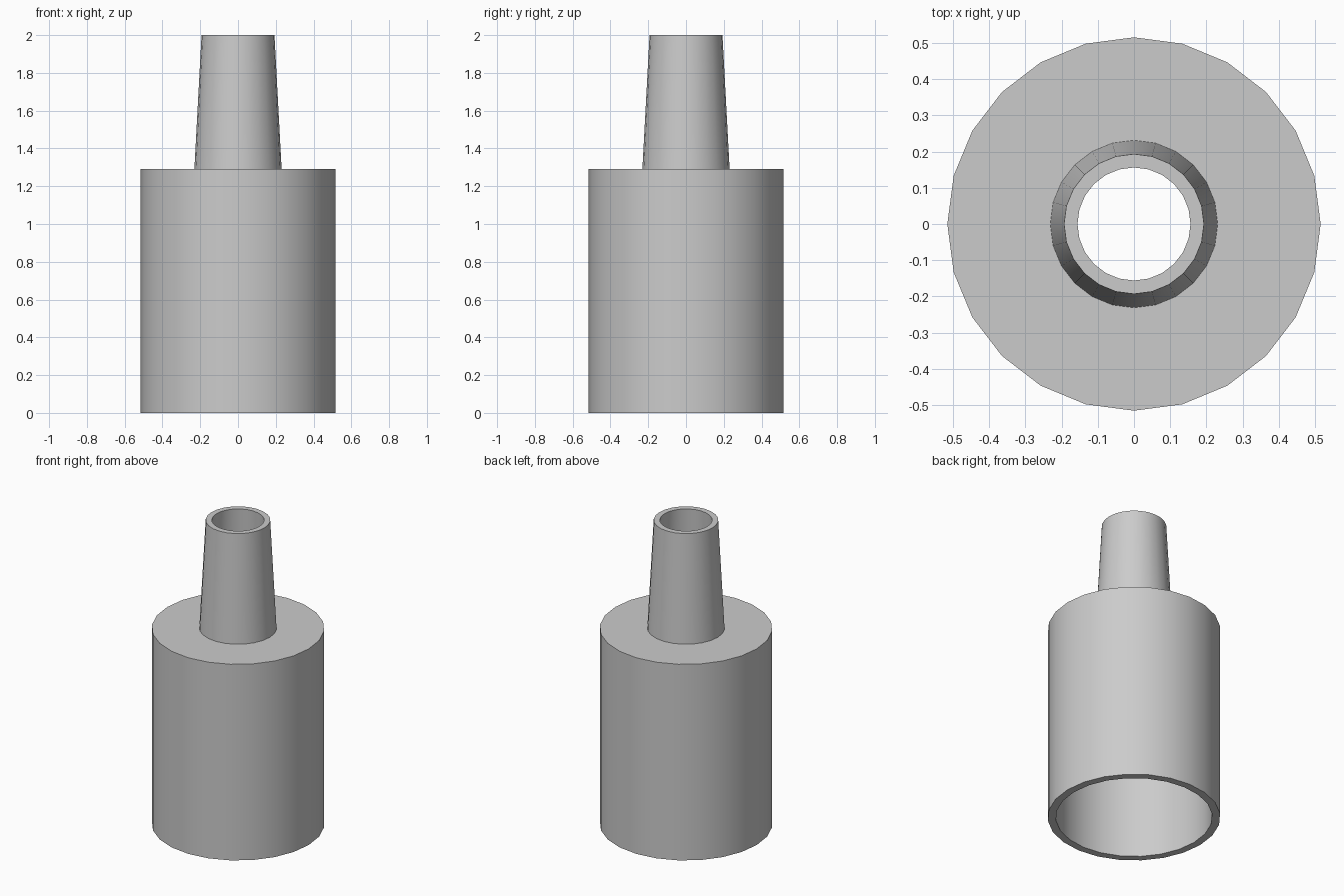
import bpy
import bmesh
import math

cube = bpy.data.objects.get("Cube")
if cube:
    bpy.data.objects.remove(cube, do_unlink=True)

SIDES = 24
BODY_TOP, HEIGHT = 1.29, 2.0
WALL, CEILING = 0.048, 0.05

# Single matte grey
grey = bpy.data.materials.new("matte_grey")
grey.use_nodes = True
colour = (0.6, 0.6, 0.6, 1.0)
grey.diffuse_color = colour
grey.node_tree.nodes["Principled BSDF"].inputs["Base Color"].default_value = colour


def lathe(name, profile, material):
    """Revolve a closed (radius, z) profile into a watertight hollow solid."""
    bm = bmesh.new()
    rings = []
    for radius, z in profile:
        ring = []
        for i in range(SIDES):
            a = math.tau * i / SIDES
            ring.append(bm.verts.new((radius * math.cos(a), radius * math.sin(a), z)))
        rings.append(ring)
    for k, ring in enumerate(rings):
        above = rings[(k + 1) % len(rings)]
        for i in range(SIDES):
            j = (i + 1) % SIDES
            bm.faces.new((ring[i], ring[j], above[j], above[i]))
    bmesh.ops.recalc_face_normals(bm, faces=bm.faces)
    mesh = bpy.data.meshes.new(name)
    bm.to_mesh(mesh)
    bm.free()
    mesh.materials.append(material)
    obj = bpy.data.objects.new(name, mesh)
    bpy.context.collection.objects.link(obj)
    return obj


# Wide open-bottomed sleeve, flat shoulder and tapered spout with a through bore
body_r, spout_base, spout_tip = 0.515, 0.231, 0.193
bore_base, bore_tip = 0.193, 0.156
adapter = lathe("hose_adapter", [
    (body_r, 0),
    (body_r, BODY_TOP),
    (spout_base, BODY_TOP),
    (spout_tip, HEIGHT),
    (bore_tip, HEIGHT),
    (bore_base, BODY_TOP - CEILING),
    (body_r - WALL, BODY_TOP - CEILING),
    (body_r - WALL, 0),
], grey)

# Smooth walls with crisp rims
bpy.ops.object.select_all(action="DESELECT")
adapter.select_set(True)
bpy.context.view_layer.objects.active = adapter
bpy.ops.object.shade_smooth_by_angle(angle=math.radians(30))
